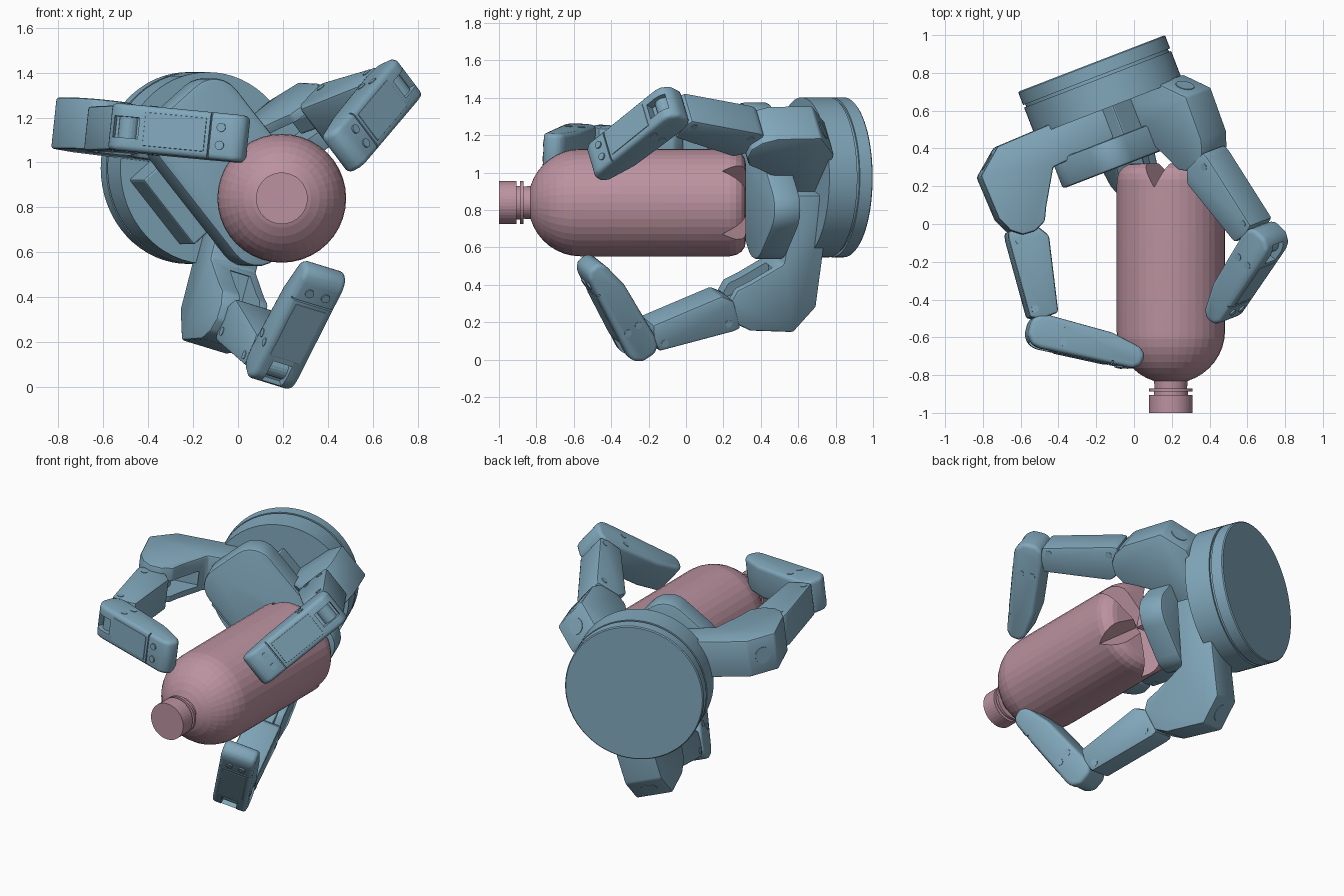
import bpy, bmesh, math
from mathutils import Matrix, Vector

if "Cube" in bpy.data.objects:
    bpy.data.objects.remove(bpy.data.objects["Cube"])

def material(name, col):
    m = bpy.data.materials.new(name)
    m.diffuse_color = (*col, 1)
    m.use_nodes = True
    m.node_tree.nodes["Principled BSDF"].inputs["Base Color"].default_value = m.diffuse_color
    return m

BLUE = material("steel_blue", (0.22, 0.39, 0.5))
PINK = material("dusty_pink", (0.5, 0.29, 0.35))

def frame(o, x, z):
    x, z = Vector(x).normalized(), Vector(z).normalized()
    y = z.cross(x)
    return Matrix(((x.x, y.x, z.x, o[0]), (x.y, y.y, z.y, o[1]), (x.z, y.z, z.z, o[2]), (0, 0, 0, 1)))

def make(name, bm, mat, M):
    bmesh.ops.recalc_face_normals(bm, faces=bm.faces)
    me = bpy.data.meshes.new(name)
    bm.to_mesh(me)
    bm.free()
    ob = bpy.data.objects.new(name, me)
    bpy.context.collection.objects.link(ob)
    me.materials.append(mat)
    ob.matrix_world = M
    return ob

def activate(ob):
    bpy.context.view_layer.update()
    bpy.ops.object.select_all(action='DESELECT')
    ob.select_set(True)
    bpy.context.view_layer.objects.active = ob

def smooth(ob, deg=30):
    activate(ob)
    bpy.ops.object.shade_smooth_by_angle(angle=math.radians(deg))

def plate(name, pts, width, M, bevel=0.0, seg=3, mat=BLUE):
    """Profile in local x-z, extruded along y, with bevelled edges."""
    bm = bmesh.new()
    f = bm.faces.new([bm.verts.new((x, -width / 2, z)) for x, z in pts])
    r = bmesh.ops.extrude_face_region(bm, geom=[f])
    bmesh.ops.translate(bm, vec=(0, width, 0), verts=[v for v in r["geom"] if isinstance(v, bmesh.types.BMVert)])
    ob = make(name, bm, mat, M)
    if bevel:
        b = ob.modifiers.new("bevel", 'BEVEL')
        b.width, b.segments, b.limit_method, b.angle_limit = bevel, seg, 'ANGLE', 0.4
        activate(ob)
        bpy.ops.object.modifier_apply(modifier="bevel")
    return ob

def box(name, x0, x1, z0, z1, width, M, bevel=0.0):
    return plate(name, [(x0, z0), (x1, z0), (x1, z1), (x0, z1)], width, M, bevel, 2)

def lathe(name, prof, n, mat, M):
    """Profile of (radius, z) spun about local z."""
    bm = bmesh.new()
    vs = [bm.verts.new((r, 0, z)) for r, z in prof]
    es = [bm.edges.new(p) for p in zip(vs, vs[1:])]
    bmesh.ops.spin(bm, geom=vs + es, cent=(0, 0, 0), axis=(0, 0, 1), angle=2 * math.pi, steps=n)
    bmesh.ops.remove_doubles(bm, verts=bm.verts, dist=1e-4)
    return make(name, bm, mat, M)

def disc(name, r, h, M):
    return lathe(name, [(0, -h / 2), (r, -h / 2), (r, h / 2), (0, h / 2)], 20, BLUE, M)

def cut(ob, cutter):
    cutter.hide_render = True
    b = ob.modifiers.new("cut", 'BOOLEAN')
    b.operation, b.object, b.solver = 'DIFFERENCE', cutter, 'EXACT'
    activate(ob)
    bpy.ops.object.modifier_apply(modifier="cut")
    bpy.data.objects.remove(cutter)

# Hand frame: A is the palm axis, U sideways, Z up
A = Vector((0.36, -0.933, 0)).normalized()
U = Vector((-A.y, A.x, 0))
Z = Vector((0, 0, 1))
C0 = Vector((-0.225, 0.85, 0.975))

# Round wrist base with a groove
R = 0.417
base = lathe("wrist_base", [(0, 0), (R - .006, 0), (R, .006), (R, .075), (R - .012, .075), (R - .012, .09),
             (R, .09), (R, .25), (0, .25)], 64, BLUE, frame(C0, U, A) @ Matrix.Diagonal((1, 1.025, 1, 1)))
smooth(base)

# Palm plate, its long side set across the fixed finger, on a wider core block
TB = math.radians(40)
dB = math.cos(TB) * U + math.sin(TB) * Z
nB = A.cross(dB)
def rounded_rect(hx, hy, r, n=6):
    pts = []
    for k, (sx, sy) in enumerate(((1, 1), (-1, 1), (-1, -1), (1, -1))):
        for i in range(n + 1):
            t = math.pi / 2 * (k + i / n)
            pts.append((sx * (hx - r) + r * math.cos(t), sy * (hy - r) + r * math.sin(t)))
    return pts
smooth(plate("palm_plate", rounded_rect(0.24, 0.42, 0.14), 0.155, frame(C0 + A * 0.487 - nB * .025, dB, nB), 0.015, 2))
box("palm_core", -0.32, 0.2, -0.18, 0.2, 0.19, frame(C0 + A * 0.325, dB, nB), 0.01)

KNUCKLE = [(-.13, .21), (.487, .23), (.628, .345), (.62, .59), (.585, .67), (.53, .715), (.46, .72),
           (.395, .69), (.36, .62), (.25, .44), (-.13, .41)]
PROX = [(.09, -.1), (.13, -.105), (.56, -.07), (.575, .0), (.56, .085), (.15, .112), (.09, .06)]
DIST = [(-.088, .03), (-.06, .068), (0, .082), (.345, .092), (.51, .062), (.545, .03), (.54, -.03),
        (.5, -.058), (.0, -.1), (-.045, -.095), (-.085, -.05)]

def finger(tag, pu, pz, ds, theta, reach, out, inward):
    th = math.radians(theta)
    d = math.cos(th) * U + math.sin(th) * Z
    o = C0 + U * pu + Z * pz + A * ds
    # knuckle with forked end and motor cap
    M = frame(o, d, A)
    k = plate(tag + "_knuckle", [(x + reach - .48 if x > 0 else x, s) for x, s in KNUCKLE], 0.23, M, 0.012, 2)
    cut(k, box("slot", reach - .2, reach + .07, .47, .8, .1, M @ Matrix.Translation((0, .022, 0))))
    smooth(k)
    mid = M @ Vector((reach + .078, 0, .288))
    R3 = M.to_3x3()
    disc(tag + "_motor_cap", .05, .008, frame(mid, R3 @ Vector((.141, 0, .115)), R3 @ Vector((.115, 0, -.141))))

    def link(origin, deg):
        b = math.radians(deg)
        e = -math.sin(b) * d + math.cos(b) * A
        h = -math.cos(b) * d - math.sin(b) * A
        return frame(origin, e, h)

    def pins(name, L, spots, w):
        for i, (x, z) in enumerate(spots):
            disc(f"{tag}_{name}_{i}", .02, w, L @ Matrix.Translation((x, 0, z)) @ Matrix.Rotation(math.pi / 2, 4, 'X'))

    # inner link with narrow tongues reaching both joints, set slightly off the knuckle centre
    K = o + d * reach + A * .6 + A.cross(d) * .022
    L = link(K, -out)
    smooth(plate(tag + "_inner_link", PROX, 0.2, L, 0.015, 2))
    box(tag + "_tongue", -.05, .66, -.05, .05, .085, L, .01)
    pins("link_pin", L, [(.15, -.05), (.52, -.035)], .206)
    # fingertip with a window at its root
    L2 = link(L @ Vector((.64, 0, 0)), inward)
    f = plate(tag + "_fingertip", DIST, 0.21, L2, 0.03, 3)
    cut(f, box("slot", -.055, .065, -.14, -.045, .095, L2))
    cut(f, box("seam", .385, .392, -.12, .12, .3, L2 @ Matrix.Translation((0, 0, -.17))))
    smooth(f)
    pins("tip_pin", L2, [(.11, .035), (.11, -.035)], .216)
    disc(tag + "_joint_pin", .045, .1, L2 @ Matrix.Translation((0, 0, -.03)) @ Matrix.Rotation(math.pi / 2, 4, 'X'))
    # back cover and screws on the outer face
    S = L2 @ Matrix.Translation((0, 0, -.1)) @ Matrix.Rotation(math.radians(-4.8), 4, 'Y')
    box(tag + "_back_cover", .09, .37, -.004, .02, .15, S, .003)
    for i, y in enumerate((-.04, .04)):
        disc(f"{tag}_screw_{i}", .02, .016, S @ Matrix.Translation((.44, y, 0)))

finger("left_finger", -.15, .13, 0, 173.5, .48, 10.5, 52)
finger("lower_finger", .13, -.19, -.025, -106, .485, 19.5, 52.5)
finger("right_finger", .04, -.055, 0, 39, .41, 19, 57)

# Bottle: local z points to world +y
B = frame((0.195, 0, 0.84), (1, 0, 0), (0, 1, 0))
prof = [(0, -1), (.115, -1), (.115, -.905), (.09, -.905), (.09, -.887), (.115, -.887), (.115, -.87),
        (.086, -.87)]
for i in range(9):
    t = math.radians(72 - 9 * i)
    prof.append((.287 * math.cos(t), -.565 - .28 * math.sin(t)))
prof += [(.287, .235), (.28, .268), (.262, .297), (.235, .315), (.205, .32), (0, .32)]
bottle = lathe("bottle", prof, 40, PINK, B)

# Five V grooves in the bottle base
for k in range(5):
    Wm = B @ Matrix.Rotation(math.radians(36 + 72 * k), 4, 'Z')
    bm = bmesh.new()
    rows = []
    for x, dep in ((0.0, .255), (.4, .17)):
        w = (.34 - dep) * .58
        rows.append([bm.verts.new(p) for p in ((x, 0, dep), (x, w, .34), (x, -w, .34))])
    a, b = rows
    bm.faces.new(a)
    bm.faces.new(b[::-1])
    for i in range(3):
        bm.faces.new((a[i], b[i], b[(i + 1) % 3], a[(i + 1) % 3]))
    cut(bottle, make("groove", bm, PINK, Wm))
smooth(bottle, 5)
